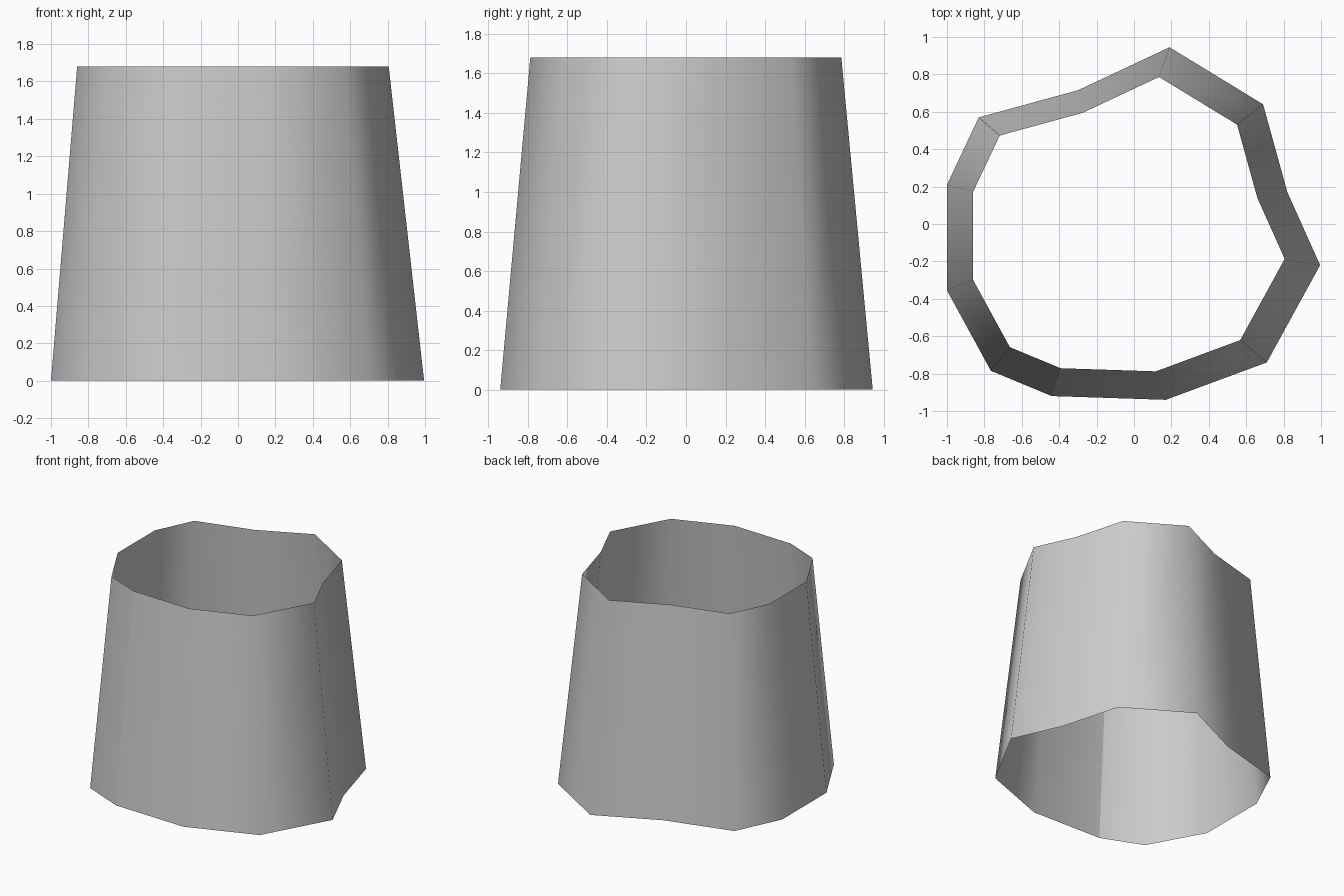
import bpy
import bmesh

cube = bpy.data.objects.get("Cube")
if cube:
    bpy.data.objects.remove(cube, do_unlink=True)

HEIGHT = 1.68
TAPER = 0.835          # size of the top rim relative to the bottom rim
LEAN_X = -0.025        # sideways shift of the top rim

# Irregular outline of the bottom rim, counterclockwise from the seam
outline = [(-0.44, -0.92), (0.17, -0.94), (0.71, -0.74), (0.995, -0.22),
           (0.82, 0.17), (0.69, 0.64), (0.19, 0.945), (-0.30, 0.715),
           (-0.83, 0.57), (-1.0, 0.21), (-1.0, -0.355), (-0.765, -0.785)]
outline.append(outline[0])  # the wall meets itself at an open seam

# Plain grey
grey = bpy.data.materials.new("plain_grey")
grey.use_nodes = True
colour = (0.6, 0.6, 0.6, 1.0)
grey.diffuse_color = colour
grey.node_tree.nodes["Principled BSDF"].inputs["Base Color"].default_value = colour

# Tapered open wall, one surface thick
bm = bmesh.new()
bottom = [bm.verts.new((x, y, 0)) for x, y in outline]
top = [bm.verts.new((x * TAPER + LEAN_X, y * TAPER - 0.003, HEIGHT))
       for x, y in outline]
for i in range(len(outline) - 1):
    face = bm.faces.new((bottom[i], bottom[i + 1], top[i + 1], top[i]))
    face.smooth = True

mesh = bpy.data.meshes.new("tapered_wall")
bm.to_mesh(mesh)
bm.free()
mesh.materials.append(grey)
wall = bpy.data.objects.new("tapered_wall", mesh)
bpy.context.collection.objects.link(wall)
